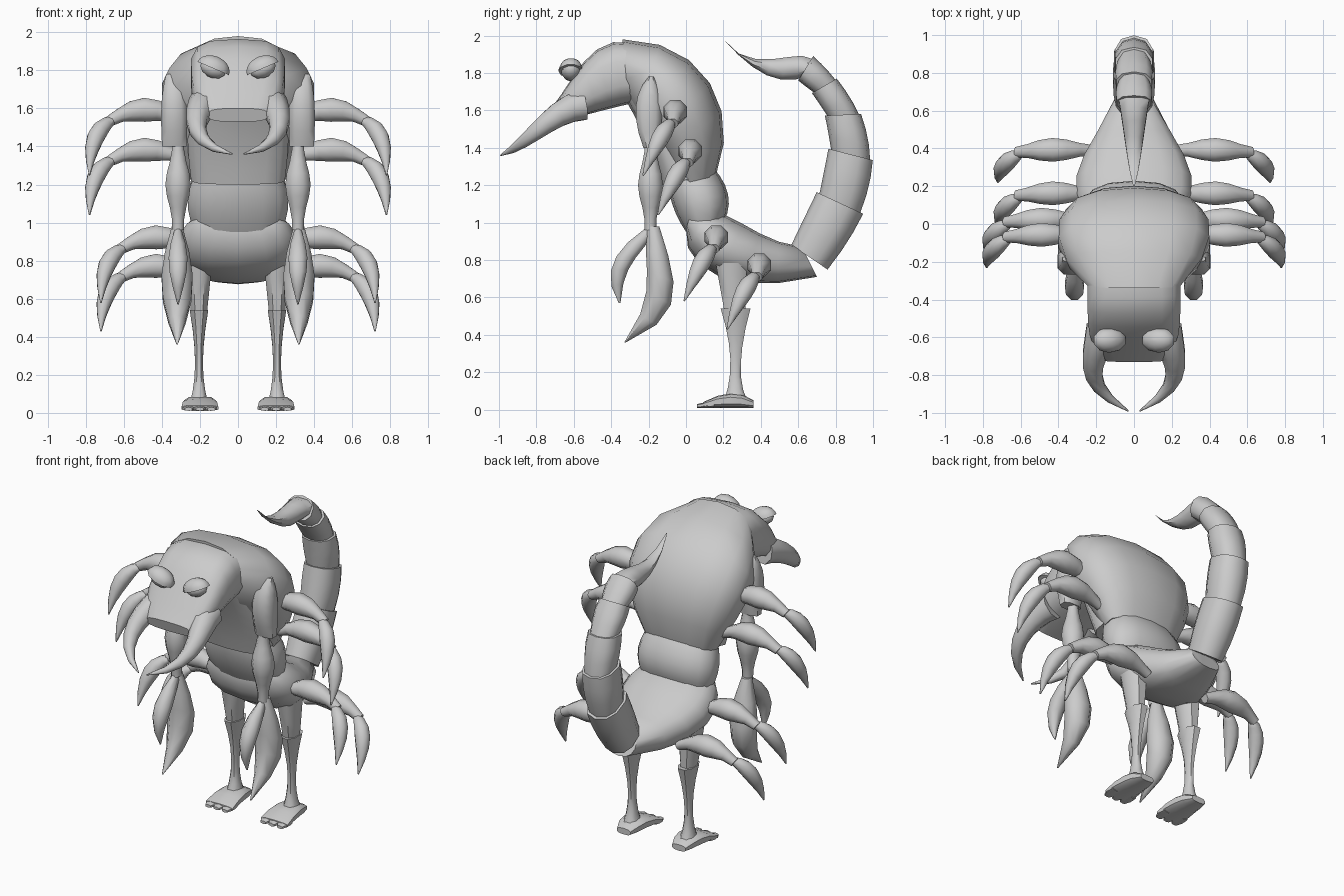
import bpy, bmesh, math
from mathutils import Vector

if "Cube" in bpy.data.objects:
    bpy.data.objects.remove(bpy.data.objects["Cube"])

grey = bpy.data.materials.new("shell grey")
grey.use_nodes = True
tone = (0.6, 0.6, 0.6, 1)
grey.diffuse_color = tone
grey.node_tree.nodes["Principled BSDF"].inputs["Base Color"].default_value = tone


def loft(name, rings, sides, power=2, mirror=False, crease=50):
    """Skin rings given as (centre, half axis u, half axis v)."""
    bm = bmesh.new()
    loops = []
    for centre, u, v in rings:
        loop = []
        for i in range(sides):
            angle = math.tau * (i + 0.5) / sides
            cosine, sine = math.cos(angle), math.sin(angle)
            along_u = math.copysign(abs(cosine) ** (2 / power), cosine)
            along_v = math.copysign(abs(sine) ** (2 / power), sine)
            loop.append(bm.verts.new(centre + u * along_u + v * along_v))
        loops.append(loop)
    for lower, upper in zip(loops, loops[1:]):
        for i in range(sides):
            j = (i + 1) % sides
            bm.faces.new((lower[i], lower[j], upper[j], upper[i]))
    bm.faces.new(loops[0][::-1])
    bm.faces.new(loops[-1])
    bmesh.ops.remove_doubles(bm, verts=bm.verts[:], dist=0.001)
    bmesh.ops.recalc_face_normals(bm, faces=bm.faces[:])
    mesh = bpy.data.meshes.new(name)
    bm.to_mesh(mesh)
    bm.free()
    mesh.materials.append(grey)
    part = bpy.data.objects.new(name, mesh)
    bpy.context.collection.objects.link(part)
    if mirror:
        part.modifiers.new("mirror", "MIRROR").use_mirror_merge = False
    bpy.ops.object.select_all(action="DESELECT")
    part.select_set(True)
    bpy.context.view_layer.objects.active = part
    bpy.ops.object.shade_smooth_by_angle(angle=math.radians(crease))


def curve(points, t):
    """Point at t on the Bezier curve with these control points."""
    points = [Vector(p) for p in points]
    while len(points) > 1:
        points = [a.lerp(b, t) for a, b in zip(points, points[1:])]
    return points[0]


def slab(name, front, back, width, x=0, steps=6, sides=14, power=2.4, **options):
    """Body between two side-view (y, z) curves, with half width by rule."""
    rings = []
    for i in range(steps + 1):
        t = i / steps
        a, b = (Vector((x, *curve(edge, t))) for edge in (front, back))
        rings.append(((a + b) / 2, Vector((width(t), 0, 0)), (b - a) / 2))
    loft(name, rings, sides, power, **options)


def limb(name, path, radius, side, steps=6, sides=8):
    """Mirrored round limb along a curve, with radius by rule."""
    rings = []
    for i in range(steps + 1):
        t = i / steps
        ahead, behind = curve(path, min(t + 0.01, 1)), curve(path, max(t - 0.01, 0))
        tangent = (ahead - behind).normalized()
        u = (side - tangent * side.dot(tangent)).normalized()
        rings.append((curve(path, t), u * radius(t), tangent.cross(u) * radius(t)))
    loft(name, rings, sides, mirror=True, crease=65)


def bulge(ends, middle, sharpness=2):
    """Width rule: swells from the ends to the middle."""
    return lambda t: ends + (middle - ends) * math.sin(math.pi * t) ** sharpness


def point(widest):
    """Width rule: swells, then runs out to a point."""
    return lambda t: 0.004 + widest * math.sin(math.pi * (0.1 + 0.9 * t))


def taper(widest):
    """Width rule: shrinks steadily to a point."""
    return lambda t: 0.004 + widest * (1 - t) ** 0.8


def arch(start, end, rise):
    """Width rule: straight taper plus a rounded rise."""
    return lambda t: start + (end - start) * t + rise * math.sin(math.pi * t)


X, Y = Vector((1, 0, 0)), Vector((0, 1, 0))

# Trunk
slab("carapace", front=[(-.31, 1.65), (-.15, 1.4), (-.05, 1.2)],
     back=[(-.34, 1.98), (.1, 1.98), (.3, 1.6), (.16, 1.25)],
     width=lambda t: .25 + .16 * math.sin(math.pi * t ** .75))
slab("chest", front=[(-.32, 1.65), (-.2, 1.45), (-.13, 1.2)],
     back=[(0, 1.8), (0, 1.5), (.1, 1.25)], width=arch(.25, .25, .02), power=3)
slab("waist", front=[(-.1, 1.26), (-.1, 1.1), (0, .95)],
     back=[(.14, 1.3), (.28, 1.15), (.2, 1)], width=arch(.22, .24, .04))
slab("abdomen", front=[(0, .97), (-.03, .75), (.25, .6), (.7, .71)],
     back=[(.03, 1.06), (.25, 1.1), (.35, .9), (.62, .87)], width=arch(.22, .1, .15))

# Head and jaws
slab("head", front=[(-.28, 1.64), (-.45, 1.6), (-.71, 1.53)],
     back=[(-.28, 1.96), (-.52, 2.02), (-.6, 1.75), (-.73, 1.6)],
     width=lambda t: .25 - .09 * t ** 5, power=3.2)
limb("jaw", [(.17, -.55, 1.63), (.21, -.72, 1.6), (.3, -.84, 1.42), (.03, -.99, 1.36)],
     taper(.085), X, steps=7)


# Eyes and slanting lids
def dome(name, start, radius, height, tilt=0.4):
    along = Vector((math.cos(tilt), 0, math.sin(tilt)))
    normal = Vector((-math.sin(tilt), 0, math.cos(tilt)))
    rings = []
    for i in range(6):
        a = math.radians(start + (85 - start) * i / 5)
        centre = Vector((.13, -.615, 1.81)) + normal * height * math.sin(a)
        size = radius * math.cos(a)
        rings.append((centre, along * size * 1.4, Y * size))
    loft(name, rings, sides=10, mirror=True)


dome("eyeball", start=-80, radius=.053, height=.05)
dome("eyelid", start=0, radius=.067, height=.065)

# Pincer arms
slab("upper_arm", front=[(-.2, 1.78), (-.33, 1.65), (-.23, 1.4)],
     back=[(-.17, 1.78), (-.09, 1.65), (-.15, 1.4)],
     width=arch(.045, .068, .015), x=.335, sides=8, power=2.8, mirror=True)
limb("forearm", [(.315, -.19, 1.44), (.315, -.19, .96)], bulge(.033, .072, 3), X, steps=8)
slab("large_claw", front=[(-.21, .98), (-.25, .75), (-.14, .65), (-.33, .36)],
     back=[(-.14, .98), (-.05, .7), (.04, .5), (-.32, .36)],
     width=point(.085), x=.32, steps=5, sides=8, power=2, mirror=True)
slab("small_claw", front=[(-.22, .97), (-.4, .85), (-.46, .72), (-.36, .57)],
     back=[(-.16, .95), (-.26, .8), (-.33, .78), (-.35, .57)],
     width=point(.05), x=.315, steps=5, sides=8, power=2, mirror=True)

# Four pairs of side legs repeat one shape
offsets = {"top": (0, 0, 0), "upper": (0, .08, -.21),
           "middle": (-.06, .22, -.67), "lower": (-.06, .45, -.82)}
thigh = [(.28, -.06, 1.54), (.5, -.05, 1.65), (.68, -.07, 1.53)]
shin = [(.65, -.07, 1.54), (.78, -.13, 1.5), (.78, -.23, 1.25)]
for place, offset in offsets.items():
    for part, path, radius in (("thigh", thigh, bulge(.03, .068)), ("shin", shin, point(.045))):
        moved = [Vector(p) + Vector(offset) for p in path]
        limb(place + "_leg_" + part, moved, radius, Y)

# Standing legs and feet
stance = dict(x=.205, sides=8, mirror=True)
slab("standing_thigh", front=[(.15, .8), (.21, .48)], back=[(.33, .8), (.32, .48)],
     width=arch(.075, .04, 0), steps=3, **stance)
slab("standing_shin", front=[(.18, .54), (.28, .25), (.2, .05)],
     back=[(.35, .54), (.25, .2), (.33, .05)],
     width=lambda t: .022 + .03 * (1 - 2 * t) ** 2, **stance)
slab("foot", front=[(.36, .01), (.09, .01)], back=[(.36, .05), (.26, .13), (.09, .04)],
     width=lambda t: .05 + .05 * t ** .5, steps=4, x=.2, sides=10, power=3, mirror=True)
for i in (-1, 0, 1):
    slab("toe", front=[(.15, .01), (.06, .01)], back=[(.15, .05), (.06, .03)],
         width=arch(.034, .022, .01), x=.2 + i * .06, steps=3, sides=6, mirror=True)

# Tail: stepped segments along one arc, then the stinger
outer = [(.77, .74), (1.27, 1.4), (.68, 1.89)]
inner = [(.55, .89), (.95, 1.5), (.6, 1.76)]
joints = [0, .24, .48, .7, .88, 1]
for start, end in zip(joints, joints[1:]):
    # each segment begins slightly inside the one before
    spans = [start, start + (end - start) / 2, end]
    edges = []
    for edge, other in ((inner, outer), (outer, inner)):
        points = [curve(edge, t) for t in spans]
        points[0] = points[0].lerp(curve(other, start), .06)
        edges.append(points)
    slab("tail_segment", *edges, width=arch(.1 - .02 * start, .115 - .02 * end, .01),
         steps=3, sides=10)
slab("stinger", front=[(.67, 1.79), (.5, 1.7), (.36, 1.8), (.2, 1.98)],
     back=[(.67, 1.88), (.6, 1.95), (.35, 1.77), (.2, 1.98)],
     width=taper(.085), sides=8, power=2)
